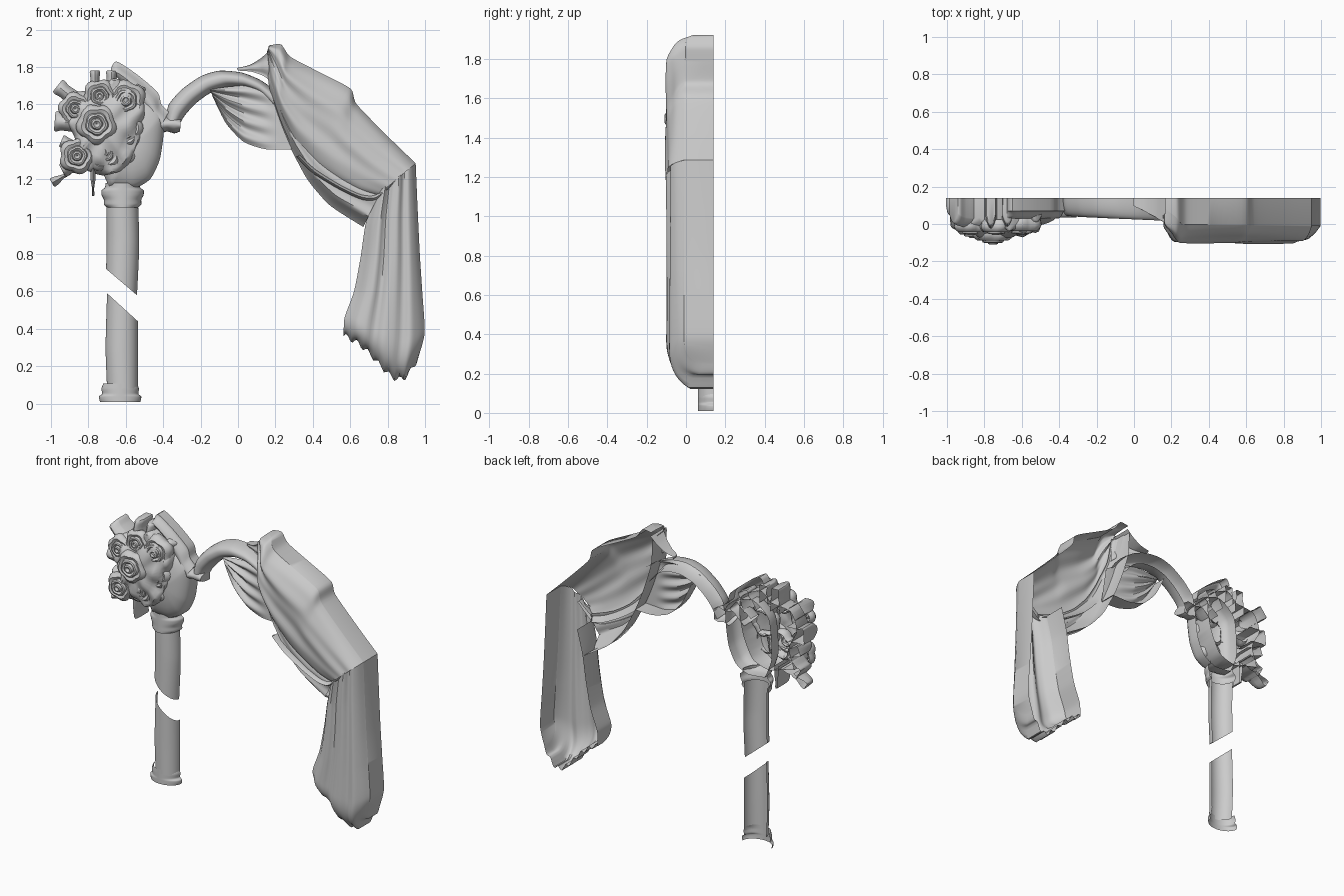
import bpy, bmesh, random
from math import sin, cos, pi, sqrt, floor
from mathutils import Vector

if "Cube" in bpy.data.objects:
    bpy.data.objects.remove(bpy.data.objects["Cube"])

random.seed(4)
BACK = 0.14   # the relief is an open shell ending on this plane


def spline(pts, t):
    """Catmull-Rom point on a polyline, t in 0..1."""
    n = len(pts) - 1
    i = min(int(floor(t * n)), n - 1)
    f = t * n - i
    p = [Vector(pts[max(0, min(n, k))]) for k in (i - 1, i, i + 1, i + 2)]
    m1, m2 = (p[2] - p[0]) * 0.35, (p[3] - p[1]) * 0.35
    return (p[1] * (2*f**3 - 3*f**2 + 1) + m1 * (f**3 - 2*f**2 + f)
            + p[2] * (3*f**2 - 2*f**3) + m2 * (f**3 - f**2))


def grid(name, rows, closed=False):
    """Smooth mesh through rows of points, normals facing the front."""
    bm = bmesh.new()
    vs = [[bm.verts.new(p) for p in r] for r in rows]
    n = len(rows[0])
    for a, b in zip(vs, vs[1:]):
        for j in range(n if closed else n - 1):
            k = (j + 1) % n
            bm.faces.new((a[j], a[k], b[k], b[j]))
    bmesh.ops.remove_doubles(bm, verts=bm.verts, dist=0.0004)
    bmesh.ops.recalc_face_normals(bm, faces=bm.faces)
    if sum(f.normal.y * f.calc_area() for f in bm.faces) > 0:
        bmesh.ops.reverse_faces(bm, faces=bm.faces)
    me = bpy.data.meshes.new(name)
    bm.to_mesh(me)
    bm.free()
    ob = bpy.data.objects.new(name, me)
    bpy.context.collection.objects.link(ob)
    bpy.context.view_layer.objects.active = ob
    ob.select_set(True)
    bpy.ops.object.shade_smooth_by_angle(angle=0.75)
    ob.select_set(False)
    return ob


def strip(name, A, B, fn, nu=24, nv=24, sides=(BACK, BACK), ends=(None, None)):
    """Surface between two edge paths; fn(u, v) gives (y, dz). Walls run back."""
    rows = []
    for i in range(nv + 1):
        v = i / nv
        a, b = spline(A, v), spline(B, v)
        row = []
        for j in range(nu + 1):
            u = (1 - cos(pi * j / nu)) / 2
            p = a.lerp(b, u)
            y, dz = fn(u, v)
            row.append(Vector((p.x, y, p.y + dz)))
        if sides[0] is not None:
            row.insert(0, Vector((row[0].x, sides[0], row[0].z)))
        if sides[1] is not None:
            row.append(Vector((row[-1].x, sides[1], row[-1].z)))
        rows.append(row)
    if ends[0] is not None:
        rows.insert(0, [Vector((p.x, ends[0], p.z)) for p in rows[0]])
    if ends[1] is not None:
        rows.append([Vector((p.x, ends[1], p.z)) for p in rows[-1]])
    return grid(name, rows)


def dome(name, outline, front, edge, bump=0.0):
    """Rounded mass over a closed outline, with a wall running back."""
    c = sum((Vector(p) for p in outline), Vector((0, 0))) / len(outline)
    loop = list(outline) + [outline[0]]
    n = len(outline) * 5
    rows = []
    for s in (0.001, 0.2, 0.4, 0.6, 0.75, 0.88, 0.96, 1):
        r = []
        for j in range(n):
            p = c.lerp(spline(loop, j / n), s)
            y = edge + (front - edge) * sqrt(1 - s * s) + bump * sin(40 * p.x) * sin(37 * p.y) * s
            r.append(Vector((p.x, y, p.y)))
        rows.append(r)
    rows.append([Vector((p.x, BACK, p.z)) for p in rows[-1]])
    return grid(name, rows, True)


def flower(name, x, z, r, y0):
    """Ruffled bloom facing front, its outer petals sinking into the filler."""
    rows, ph = [], random.uniform(0, 6)
    prof = [(0.01, -.1), (.2, -.3), (.3, -.25), (.36, -.05), (.5, -.2), (.6, -.15),
            (.66, .05), (.85, -.05), (1, .1), (1.1, .35), (1.05, .7), (.9, .9)]
    for k, (s, h) in enumerate(prof):
        r_ = []
        for j in range(30):
            t = 2 * pi * j / 30
            q = r * s * (1 + .2 * s * abs(sin(2.5 * t + ph + k * .12)))
            r_.append(Vector((x + q * cos(t), y0 + .3 * r + h * r, z + q * sin(t))))
        rows.append(r_)
    grid(name, rows, True)


def bud(name, x0, z0, x1, z1, w0, w1, y):
    """Outward petal or bud: flared strip with walls on its free sides."""
    d = Vector((x1 - x0, z1 - z0)).normalized()
    n = Vector((-d.y, d.x))
    path = [(0, w0), (.4, w0 * .95), (.7, w1 * .85), (.92, w1), (1, w1 * .85)]
    A, B = [[Vector((x0, z0)).lerp(Vector((x1, z1)), t) + n * w * s for t, w in path] for s in (1, -1)]
    strip(name, A, B, lambda u, v: (y + .05 * (2*u - 1)**2 + .03 * v * v, 0), 8, 9, ends=(None, BACK))


def half_round(depth):
    return lambda u, v: (BACK - depth * sqrt(max(0, 1 - (2*u - 1)**2)), 0)


def turned(name, cx, prof, depth):
    """Half-round moulding from a (radius, z) profile."""
    strip(name, [(cx - r, z) for r, z in prof], [(cx + r, z) for r, z in prof],
          half_round(depth), 18, 20, (None, None))


# Broken column with base and capital
strip("column_lower", [(-.70, .08), (-.708, .3), (-.70, .59)], [(-.535, .08), (-.535, .25), (-.535, .44)],
      half_round(.08), 20, 16, (None, None))
strip("column_upper", [(-.705, .72), (-.702, .9), (-.705, 1.09)], [(-.54, .58), (-.528, .85), (-.535, 1.09)],
      half_round(.085), 20, 16, (None, None))
turned("column_base", -.63, [(.108, .01), (.112, .025), (.112, .04), (.097, .052), (.1, .08), (.09, .108)], .08)
turned("column_capital", -.617, [(.085, 1.05), (.1, 1.065), (.1, 1.09), (.112, 1.115), (.113, 1.14), (.095, 1.155), (.09, 1.18)], .11)

# Rounded arch foot above the capital
dome("arch_foot", [(-.69, 1.16), (-.56, 1.15), (-.47, 1.2), (-.42, 1.3), (-.40, 1.42), (-.395, 1.55),
                   (-.46, 1.62), (-.6, 1.66), (-.72, 1.56), (-.74, 1.3)], -.01, .08)

# Pointed ribbon behind the flowers
strip("ribbon", [(-.68, 1.79), (-.65, 1.83), (-.54, 1.76), (-.43, 1.665), (-.41, 1.6), (-.37, 1.56)],
      [(-.68, 1.77), (-.63, 1.73), (-.55, 1.66), (-.50, 1.58), (-.46, 1.52), (-.42, 1.47)],
      lambda u, v: (.05 + .02 * cos(5 * u), 0), 10, 20, (BACK, None))

# Arch bar and its collar
strip("arch_bar", [(-.385, 1.53), (-.37, 1.6), (-.30, 1.68), (-.2, 1.75), (-.1, 1.78), (.02, 1.77), (.12, 1.73), (.22, 1.66)],
      [(-.33, 1.46), (-.285, 1.54), (-.22, 1.61), (-.14, 1.665), (-.05, 1.69), (.04, 1.685), (.12, 1.65), (.18, 1.58)],
      lambda u, v: (BACK - (.095 + .03 * v) * max(0, 1 - abs(2*u - 1)**2.5)**.5, 0), 20, 40, (None, None))
strip("arch_collar", [(-.44, 1.54), (-.38, 1.535), (-.34, 1.545), (-.305, 1.525)],
      [(-.42, 1.44), (-.38, 1.455), (-.34, 1.445), (-.31, 1.455)], half_round(.105), 14, 12, (None, None), (None, BACK))

# Small swag hanging below the arch bar
strip("small_swag", [(-.15, 1.68), (-.05, 1.695), (.05, 1.70), (.15, 1.68), (.25, 1.62)],
      [(-.135, 1.64), (-.065, 1.5), (.03, 1.40), (.15, 1.36), (.29, 1.36)],
      lambda u, v: (.055 - .035 * v - .014 * sin(u * 24 - 1) * sin(pi * min(1, v + .15)), 0), 44, 28, (None, BACK))

# Pointed fabric tip over the arch
strip("fabric_tip", [(-.005, 1.795), (.06, 1.81), (.12, 1.845), (.17, 1.89)],
      [(0, 1.78), (.07, 1.775), (.14, 1.75), (.2, 1.7)],
      lambda u, v: (.1 - .1 * v + .01 * sin(9 * u) * v, 0), 12, 14, (BACK, None), (BACK, None))


# Under layer of the large swag, then the top panel across it
INNER = [(.155, 1.87), (.165, 1.7), (.22, 1.52), (.28, 1.37), (.37, 1.2), (.48, 1.07), (.58, 1.0), (.67, .945)]


def panel(u, v):
    y = .0 - .09 * (1 - abs(2*u - 1)**4)
    f = .012 * sin(13 * u + 5 * v) + .005 * sin(27 * u - 4 * v)
    return y + f * sin(pi * u)**.5 * (1 - .6 * v) + .09 * max(0, 1 - 4.5 * v) - .01 * v, 0


strip("large_swag_under", INNER,
      [(.19, 1.87), (.2, 1.7), (.27, 1.53), (.35, 1.4), (.46, 1.28), (.58, 1.2), (.68, 1.16), (.76, 1.13)],
      lambda u, v: (.03 - .09 * min(1, 1.6 * u * (1 + v)) * min(1, .3 + 3 * v) + .005 * sin(14 * u) * v, 0),
      24, 40, (BACK, None))
strip("large_swag_panel",
      [(.155, 1.88), (.17, 1.7), (.225, 1.52), (.29, 1.38), (.40, 1.26), (.52, 1.18), (.64, 1.12), (.73, 1.10)],
      [(.165, 1.915), (.23, 1.92), (.28, 1.855), (.42, 1.78), (.60, 1.685), (.635, 1.6), (.81, 1.42), (.95, 1.285)],
      panel, 40, 48, (None, BACK))
strip("swag_hem", [(.33, 1.33), (.42, 1.25), (.55, 1.17), (.66, 1.12), (.74, 1.12), (.84, 1.2)],
      [(.31, 1.32), (.40, 1.23), (.54, 1.145), (.66, 1.09), (.745, 1.09), (.85, 1.19)],
      lambda u, v: (-.05 - .045 * sin(pi * u), 0), 8, 30, (None, None))


# Hanging tail with vertical folds and a ragged hem
def tail(u, v):
    y = -.01 - .08 * (1 - abs(2*u - 1)**4)
    y += (.012 * sin(19 * u + v) + .004 * sin(37 * u)) * sin(pi * u)**.5
    w = max(0, (v - .8) / .2)
    y += .1 * w**3
    dz = -.15 * sin(pi * u * u) * max(0, (v - .5) * 2)**2 + .016 * sin(44 * u) * w**4
    return y, dz


strip("drape_tail", [(.72, 1.11), (.68, .95), (.655, .78), (.62, .6), (.57, .46), (.565, .36)],
      [(.95, 1.285), (.96, 1.05), (.972, .8), (.985, .6), (.998, .38), (.965, .25)],
      tail, 44, 50, ends=(None, BACK))

# Flower bouquet: filler mass, outer buds, then blooms
dome("flower_mass", [(-.91, 1.27), (-.82, 1.25), (-.72, 1.22), (-.6, 1.26), (-.53, 1.4), (-.5, 1.55), (-.52, 1.67),
                     (-.66, 1.74), (-.74, 1.68), (-.88, 1.66), (-.93, 1.54), (-.87, 1.41)], -.07, .01, .03)
BUDS = [(-.84, 1.6, -.965, 1.7, .045, .045, -.02), (-.765, 1.62, -.765, 1.78, .035, .028, -.03),
        (-.86, 1.5, -.98, 1.51, .05, .055, -.04), (-.84, 1.36, -.945, 1.405, .03, .035, -.03),
        (-.83, 1.3, -.94, 1.245, .05, .04, -.03), (-.9, 1.235, -.995, 1.18, .012, .026, .03),
        (-.775, 1.26, -.775, 1.11, .014, .007, -.02), (-.68, 1.66, -.675, 1.78, .03, .03, -.02),
        (-.58, 1.58, -.52, 1.7, .05, .04, -.01), (-.56, 1.5, -.45, 1.59, .04, .04, .02)]
for i, b in enumerate(BUDS):
    bud(f"bud_{i}", *b)
BLOOMS = [(-.755, 1.495, .085, -.11), (-.86, 1.325, .075, -.075), (-.60, 1.62, .085, -.06), (-.74, 1.645, .07, -.06),
          (-.61, 1.47, .08, -.05), (-.87, 1.575, .07, -.06), (-.72, 1.345, .08, -.06), (-.62, 1.34, .06, -.03)]
for i, f in enumerate(BLOOMS):
    flower(f"bloom_{i}", *f)
